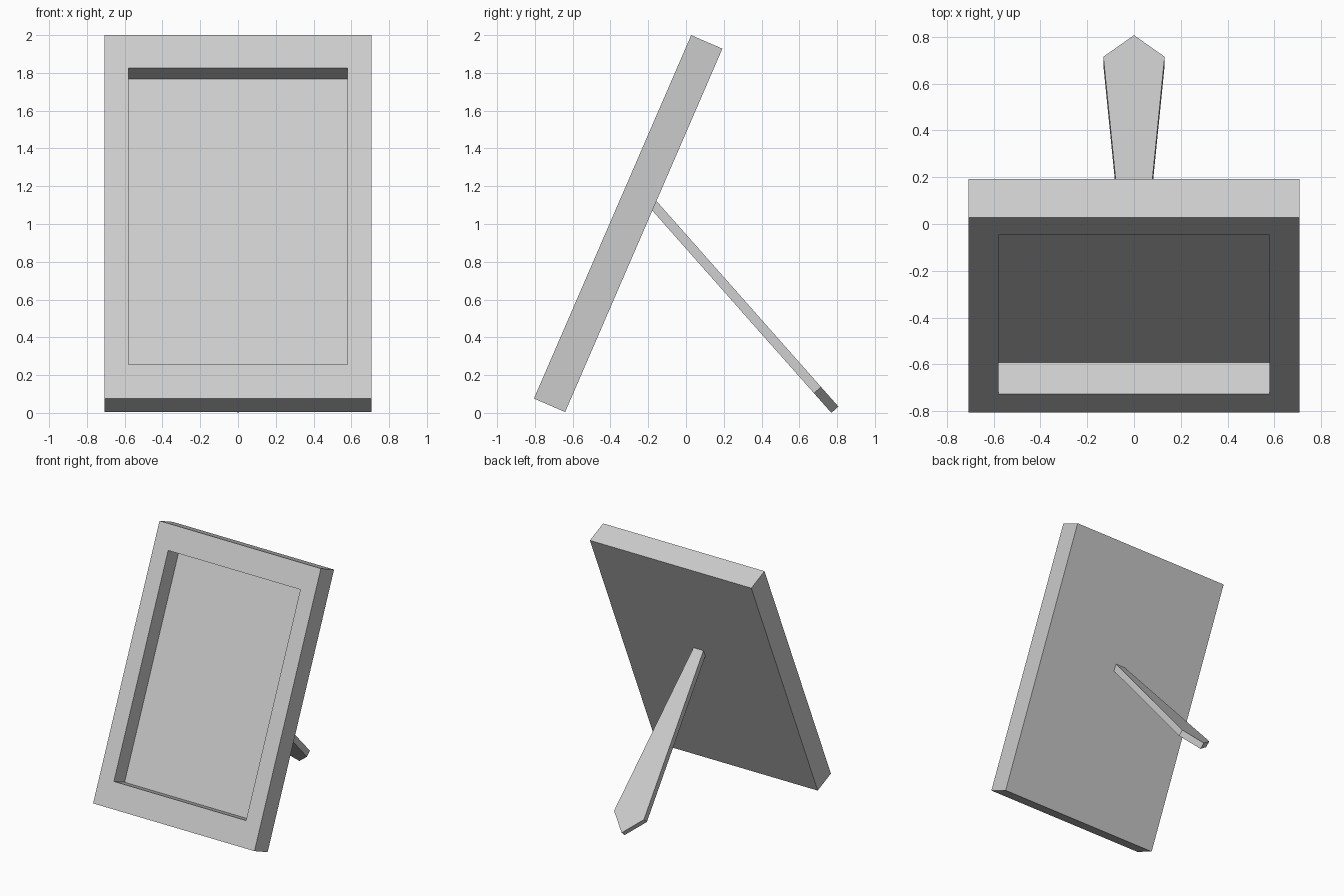
import bpy, bmesh, math
from mathutils import Matrix, Vector

if "Cube" in bpy.data.objects:
    bpy.data.objects.remove(bpy.data.objects["Cube"])


def loft(name, rings, origin, along, depth):
    """Skin a stack of rings of (x, along, depth) points, capping both ends."""
    m = Matrix((Vector((1, 0, 0)), along, depth)).transposed()
    bm = bmesh.new()
    loops = [[bm.verts.new(origin + m @ Vector(p)) for p in r] for r in rings]
    for a, b in zip(loops, loops[1:]):
        for i in range(len(a)):
            j = (i + 1) % len(a)
            bm.faces.new((a[i], a[j], b[j], b[i]))
    bm.faces.new(loops[0])
    bm.faces.new(loops[-1])
    bmesh.ops.recalc_face_normals(bm, faces=bm.faces)
    mesh = bpy.data.meshes.new(name)
    bm.to_mesh(mesh)
    bm.free()
    ob = bpy.data.objects.new(name, mesh)
    bpy.context.collection.objects.link(ob)
    return ob


def rect(half_w, lo, hi, d):
    return [(-half_w, lo, d), (half_w, lo, d), (half_w, hi, d), (-half_w, hi, d)]


# Leaning frame: back, front rim, recess wall and recessed picture panel
t = math.radians(23.4)
up = Vector((0, math.sin(t), math.cos(t)))
back = Vector((0, math.cos(t), -math.sin(t)))
loft("picture_frame",
     [rect(0.708, 0, 2.096, 0.18), rect(0.708, 0, 2.096, 0),
      rect(0.58, 0.195, 1.908, 0), rect(0.58, 0.195, 1.908, 0.147)],
     Vector((0, -0.805, 0.076)), up, back)

# Easel leg: flat tapered strip with a pointed foot
leg_dir = Vector((0, 0.663, -0.749)).normalized()
leg_under = Vector((0, leg_dir.z, -leg_dir.y))
outline = [(-0.043, 0), (0.043, 0), (0.131, 1.323), (0, 1.462), (-0.131, 1.323)]
loft("easel_leg", [[(x, s, d) for x, s in outline] for d in (0, 0.05)],
     Vector((0, -0.162, 1.128)), leg_dir, leg_under)
